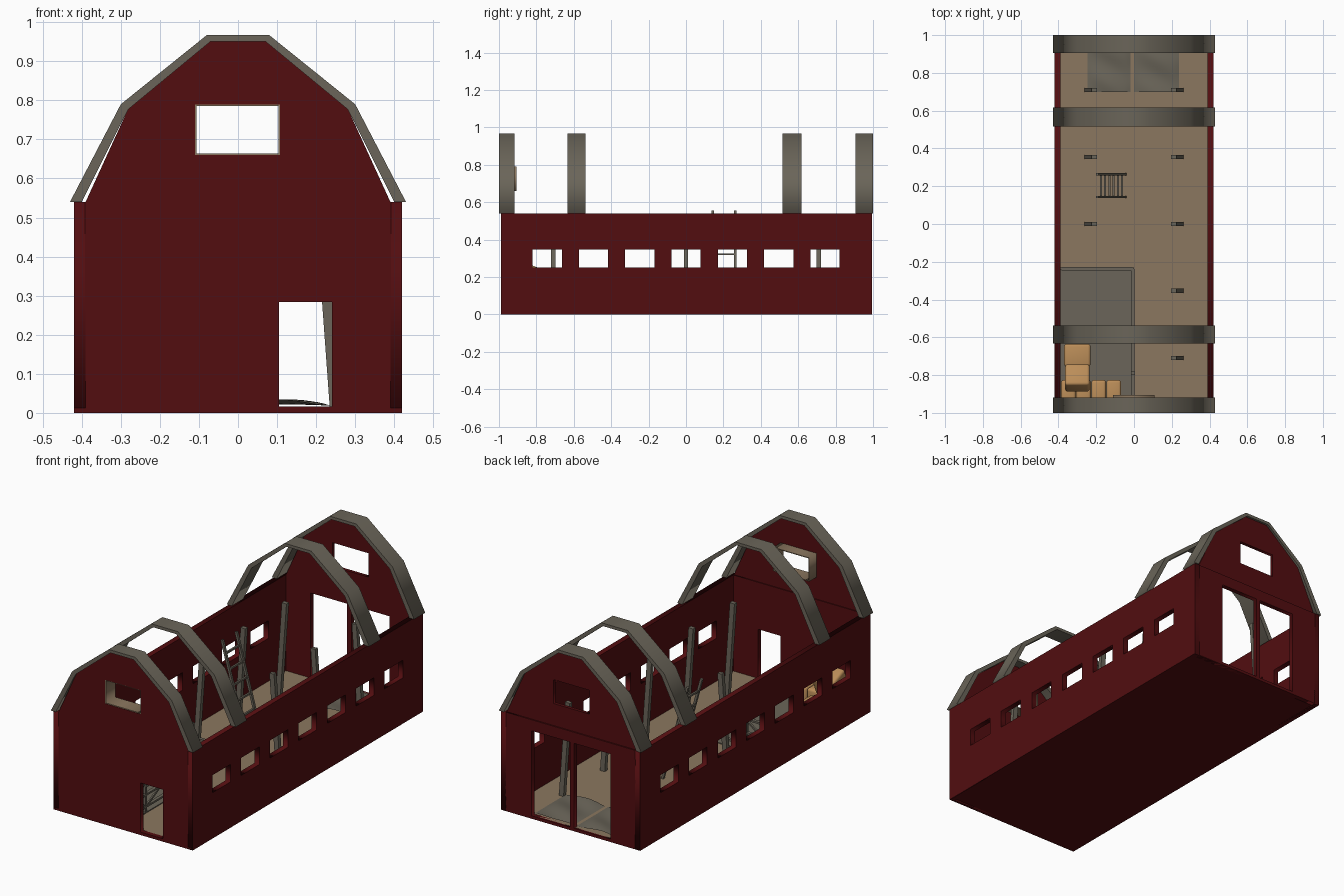
import bpy, bmesh, math
from mathutils import Matrix, Vector

if "Cube" in bpy.data.objects:
    bpy.data.objects.remove(bpy.data.objects["Cube"])


def mat(name, rgb):
    m = bpy.data.materials.new(name)
    m.diffuse_color = (*rgb, 1)
    m.use_nodes = True
    m.node_tree.nodes["Principled BSDF"].inputs["Base Color"].default_value = m.diffuse_color
    return m


RED = mat("barn_red", (0.085, 0.004, 0.005))
GREY = mat("weathered_timber", (0.145, 0.13, 0.10))
TAN = mat("tan_floor", (0.26, 0.185, 0.115))
HAY = mat("hay", (0.50, 0.27, 0.10))


def finish(bm, name, m):
    bmesh.ops.recalc_face_normals(bm, faces=bm.faces)
    me = bpy.data.meshes.new(name)
    bm.to_mesh(me)
    bm.free()
    ob = bpy.data.objects.new(name, me)
    bpy.context.collection.objects.link(ob)
    me.materials.append(m)
    return ob


def box(name, lo, hi, m):
    bm = bmesh.new()
    c = [(a + b) / 2 for a, b in zip(lo, hi)]
    s = [b - a for a, b in zip(lo, hi)]
    bmesh.ops.create_cube(bm, size=1, matrix=Matrix.Translation(c) @ Matrix.Diagonal((*s, 1)))
    return finish(bm, name, m)


def beam(name, a, b, w, d, m):
    """Square timber from a to b, w across and d deep."""
    a, b = Vector(a), Vector(b)
    v = b - a
    z = v.normalized()
    y = Vector((0, 1, 0)) if abs(z.y) < 0.9 else Vector((1, 0, 0))
    x = y.cross(z).normalized()
    y = z.cross(x)
    rot = Matrix((x, y, z)).transposed().to_4x4()
    bm = bmesh.new()
    bmesh.ops.create_cube(bm, size=1, matrix=Matrix.Translation((a + b) / 2) @ rot
                          @ Matrix.Diagonal((w, d, v.length, 1)))
    return finish(bm, name, m)


def rect(u0, u1, v0, v1):
    return [(u0, v0), (u1, v0), (u1, v1), (u0, v1)]


def panel(name, loops, lo, hi, m, side=False):
    """Upright slab: first loop is the outline, the others are holes."""
    cu = bpy.data.curves.new(name, 'CURVE')
    cu.dimensions = '2D'
    cu.fill_mode = 'BOTH'
    cu.extrude = (hi - lo) / 2
    for pts in loops:
        sp = cu.splines.new('POLY')
        sp.points.add(len(pts) - 1)
        for p, (u, v) in zip(sp.points, pts):
            p.co = (u, v, 0, 1)
        sp.use_cyclic_u = True
    ob = bpy.data.objects.new(name, cu)
    bpy.context.collection.objects.link(ob)
    mid = (lo + hi) / 2
    ob.location = (mid, 0, 0) if side else (0, mid, 0)
    ob.rotation_euler = (math.pi / 2, 0, math.pi / 2 if side else 0)
    cu.materials.append(m)
    bpy.ops.object.select_all(action='DESELECT')
    ob.select_set(True)
    bpy.context.view_layer.objects.active = ob
    bpy.ops.object.convert(target='MESH')
    return ob


def mirrored(half):
    return half + [(-x, z) for x, z in reversed(half)]


# Foundation and floor
box("foundation", (-0.42, -0.99, 0), (0.42, 0.99, 0.012), RED)
box("floor", (-0.392, -0.965, 0.008), (0.392, 0.985, 0.016), TAN)

# Long walls with seven windows each
windows = [rect(y - 0.078, y + 0.078, 0.25, 0.346) for y in [-0.742 + 0.2475 * i for i in range(7)]]
for name, lo, hi in (("left_wall", -0.42, -0.39), ("right_wall", 0.39, 0.42)):
    panel(name, [rect(-0.99, 0.995, 0, 0.54)] + windows, lo, hi, RED, side=True)

# End walls with the small front door and the double back opening
panel("front_wall", [rect(-0.392, 0.392, 0, 0.54), rect(0.105, 0.24, 0.016, 0.284)], -0.99, -0.965, RED)
panel("back_wall", [rect(-0.392, 0.392, 0, 0.54), rect(-0.24, -0.02, 0.016, 0.48),
                    rect(0.005, 0.235, 0.016, 0.48)], 0.97, 0.995, RED)

# Gables with loft windows
gable = mirrored([(0.39, 0.54), (0.278, 0.785), (0.07, 0.953)])
loft_window = rect(-0.11, 0.108, 0.66, 0.79)
panel("front_gable", [gable, loft_window], -0.99, -0.97, RED)
panel("back_gable", [gable, loft_window], 0.97, 0.988, RED)
panel("loft_window_frame", [loft_window, rect(-0.106, 0.104, 0.664, 0.786)], -0.988, -0.905, TAN)

# Gambrel roof arches
outer = [(0.43, 0.54), (0.30, 0.79), (0.08, 0.967)]
inner = [(0.40, 0.54), (0.281, 0.777), (0.07, 0.951)]
arch = mirrored(outer) + [(-x, z) for x, z in inner] + list(reversed(inner))
for i, (lo, hi) in enumerate(((-1.0, -0.918), (-0.633, -0.538), (0.517, 0.617), (0.905, 1.0))):
    panel("roof_arch_%d" % (i + 1), [arch], lo, hi, GREY)

# Leaning support posts
for sx, ys in ((1, (-0.71, -0.353, 0, 0.355, 0.71)), (-1, (0, 0.355, 0.71))):
    for y in ys:
        beam("support_post", (sx * 0.249, y, 0.012), (sx * 0.211, y, 0.535), 0.028, 0.022, GREY)

# Ladder leaning toward the left wall
foot, top = Vector((-0.045, 0, 0.016)), Vector((-0.195, 0, 0.553))
for y in (0.143, 0.264):
    beam("ladder_rail", foot + Vector((0, y, 0)), top + Vector((0, y, 0)), 0.013, 0.013, GREY)
for i in range(6):
    p = foot.lerp(top, 0.12 + i * 0.15)
    beam("ladder_rung", (p.x, 0.143, p.z), (p.x, 0.264, p.z), 0.01, 0.01, GREY)

# Stall floor and its braced fence
box("stall_floor", (-0.39, -0.965, 0.014), (0, -0.23, 0.021), GREY)
H = 0.2


def fence(a, b):
    a, b = Vector(a), Vector(b)
    up = Vector((0, 0, 1))
    for p in (a, b):
        beam("fence_post", p, p + up * (H - 0.015), 0.012, 0.012, GREY)
    for z in (0.035, H / 2, H - 0.025):
        beam("fence_rail", a + up * z, b + up * z, 0.01, 0.018, GREY)
    beam("fence_brace", a + up * 0.03, b + up * (H - 0.03), 0.008, 0.012, GREY)
    beam("fence_brace", b + up * 0.03, a + up * (H - 0.03), 0.008, 0.012, GREY)


stops = [-0.96, -0.79, -0.515, -0.237]
for y0, y1 in zip(stops, stops[1:]):
    fence((-0.007, y0, 0.016), (-0.007, y1, 0.016))
fence((-0.385, -0.237, 0.016), (-0.2, -0.237, 0.016))
fence((-0.2, -0.237, 0.016), (-0.007, -0.237, 0.016))
box("gate_latch", (-0.016, -0.80, 0.16), (0.006, -0.78, 0.205), GREY)

# Hay bales with twine


def bale(c, s, tilt=0):
    place = Matrix.Translation(c) @ Matrix.Rotation(math.radians(tilt), 4, 'X')
    bm = bmesh.new()
    bmesh.ops.create_cube(bm, size=1, matrix=Matrix.Diagonal((*s, 1)))
    bmesh.ops.bevel(bm, geom=bm.edges[:], offset=0.014, segments=3, profile=0.5, affect='EDGES')
    bmesh.ops.transform(bm, matrix=place, verts=bm.verts)
    ob = finish(bm, "hay_bale", HAY)
    for p in ob.data.polygons:
        p.use_smooth = True


for x in (-0.347, -0.267, -0.187, -0.107):
    bale((x, -0.895, 0.07), (0.078, 0.138, 0.10))
bale((-0.30, -0.695, 0.08), (0.14, 0.12, 0.12))
bale((-0.30, -0.775, 0.075), (0.13, 0.10, 0.11))
bale((-0.30, -0.815, 0.2), (0.13, 0.12, 0.11), -22)

# Uneven ground mats inside the back opening
for name, x0, x1 in (("left_mat", -0.245, -0.018), ("right_mat", 0.0, 0.237)):
    bm = bmesh.new()
    bmesh.ops.create_grid(bm, x_segments=14, y_segments=16, size=0.5)
    for v in bm.verts:
        u, w = v.co.x + 0.5, v.co.y + 0.5
        bump = 0.6 + 0.4 * math.sin(9 * w + 4 * u + x0 * 7)
        v.co = (x0 + u * (x1 - x0), 0.70 + w * 0.27,
                0.018 + 0.017 * bump * math.sin(math.pi * u) ** 0.7 if 0 < u < 1 else 0.018)
    ob = finish(bm, name, GREY)
    for p in ob.data.polygons:
        p.use_smooth = True
